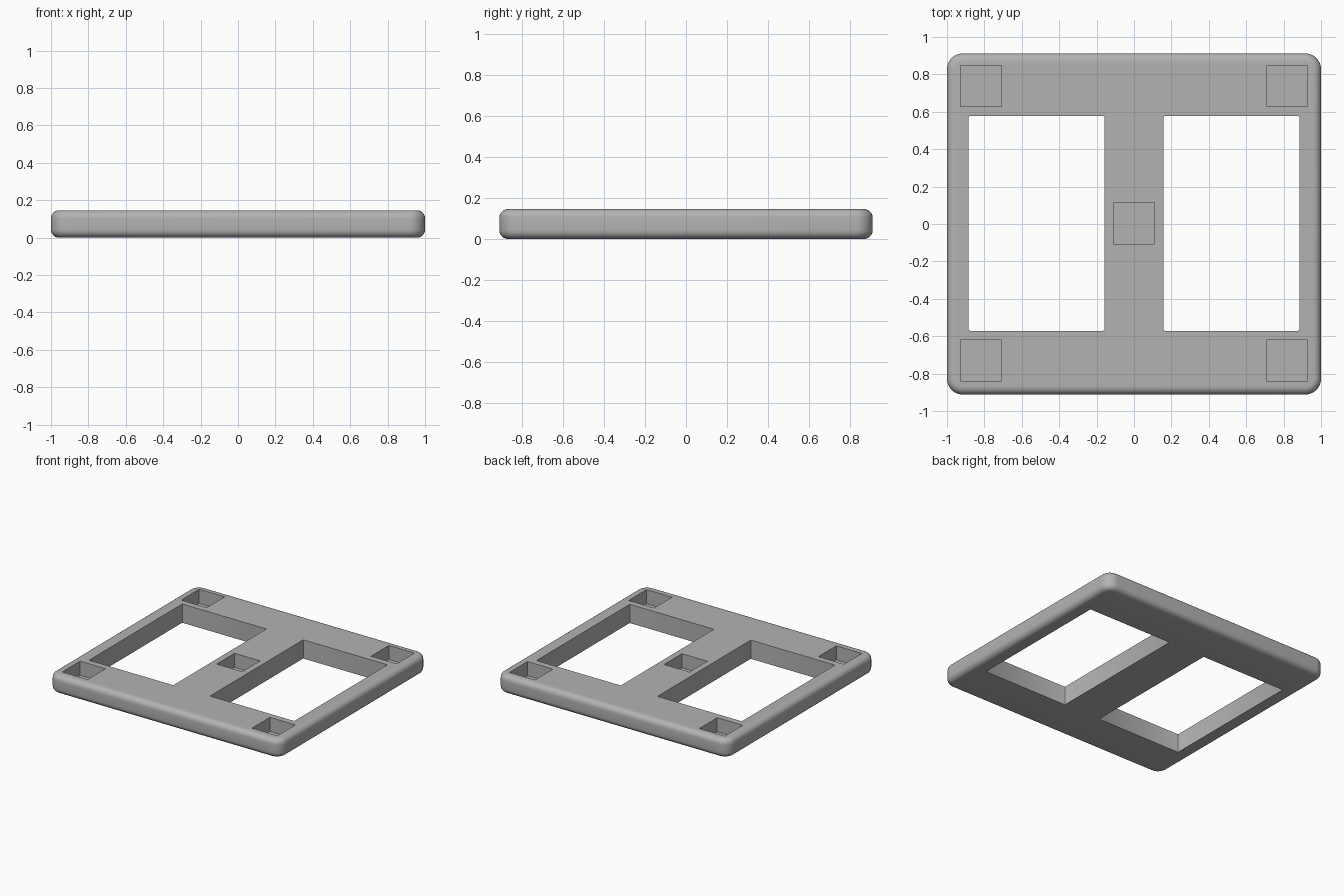
import bpy
import bmesh

cube = bpy.data.objects.get("Cube")
if cube:
    bpy.data.objects.remove(cube, do_unlink=True)

WIDTH, DEPTH, HEIGHT = 2.0, 1.824, 0.146
POCKET, POCKET_DEPTH = 0.22, 0.11

grey = bpy.data.materials.new("plain grey")
grey.use_nodes = True
grey.diffuse_color = (0.45, 0.45, 0.45, 1)
grey.node_tree.nodes["Principled BSDF"].inputs["Base Color"].default_value = (0.45, 0.45, 0.45, 1)


def block(name, x, y, z, sx, sy, sz, corner=0.0, segments=4):
    """Box centred on x, y, z, with its upright corners rounded."""
    bm = bmesh.new()
    bmesh.ops.create_cube(bm, size=1)
    bmesh.ops.scale(bm, vec=(sx, sy, sz), verts=bm.verts)
    if corner:
        upright = [e for e in bm.edges
                   if abs(e.verts[0].co.z - e.verts[1].co.z) > sz / 2]
        bmesh.ops.bevel(bm, geom=upright, offset=corner, segments=segments,
                        profile=0.5, affect='EDGES')
    mesh = bpy.data.meshes.new(name)
    bm.to_mesh(mesh)
    bm.free()
    mesh.materials.append(grey)
    obj = bpy.data.objects.new(name, mesh)
    obj.location = (x, y, z)
    bpy.context.collection.objects.link(obj)
    return obj


# Base plate with rounded corners and soft top and bottom rims
plate = block("base_plate", 0, 0, HEIGHT / 2, WIDTH, DEPTH, HEIGHT, 0.085, 10)
rim = plate.modifiers.new("soft_rim", 'BEVEL')
rim.width = 0.042
rim.segments = 6
rim.limit_method = 'ANGLE'
rim.angle_limit = 1.0

# Two tall windows, one on each side of the middle bar
cutters = []
for side, label in ((1, "left"), (-1, "right")):
    cutters.append(block(label + "_window_cutter", side * 0.5215, 0.003, HEIGHT / 2,
                         0.727, 1.148, HEIGHT * 2, 0.008, 2))

# Square blind pockets at the four corners and in the middle
spots = [(sx * 0.818, sy * 0.733) for sx in (-1, 1) for sy in (-1, 1)] + [(0, 0)]
for x, y in spots:
    cutters.append(block("pocket_cutter", x, y + 0.004, HEIGHT,
                         POCKET, POCKET, POCKET_DEPTH * 2))

for cutter in cutters:
    cut = plate.modifiers.new("cut", 'BOOLEAN')
    cut.operation = 'DIFFERENCE'
    cut.solver = 'EXACT'
    cut.object = cutter

# Apply the cuts and remove the cutters
bpy.context.view_layer.objects.active = plate
plate.select_set(True)
for modifier in list(plate.modifiers):
    bpy.ops.object.modifier_apply(modifier=modifier.name)
for cutter in cutters:
    bpy.data.objects.remove(cutter, do_unlink=True)

bpy.ops.object.select_all(action='DESELECT')
plate.select_set(True)
bpy.ops.object.shade_smooth_by_angle(angle=0.6)
